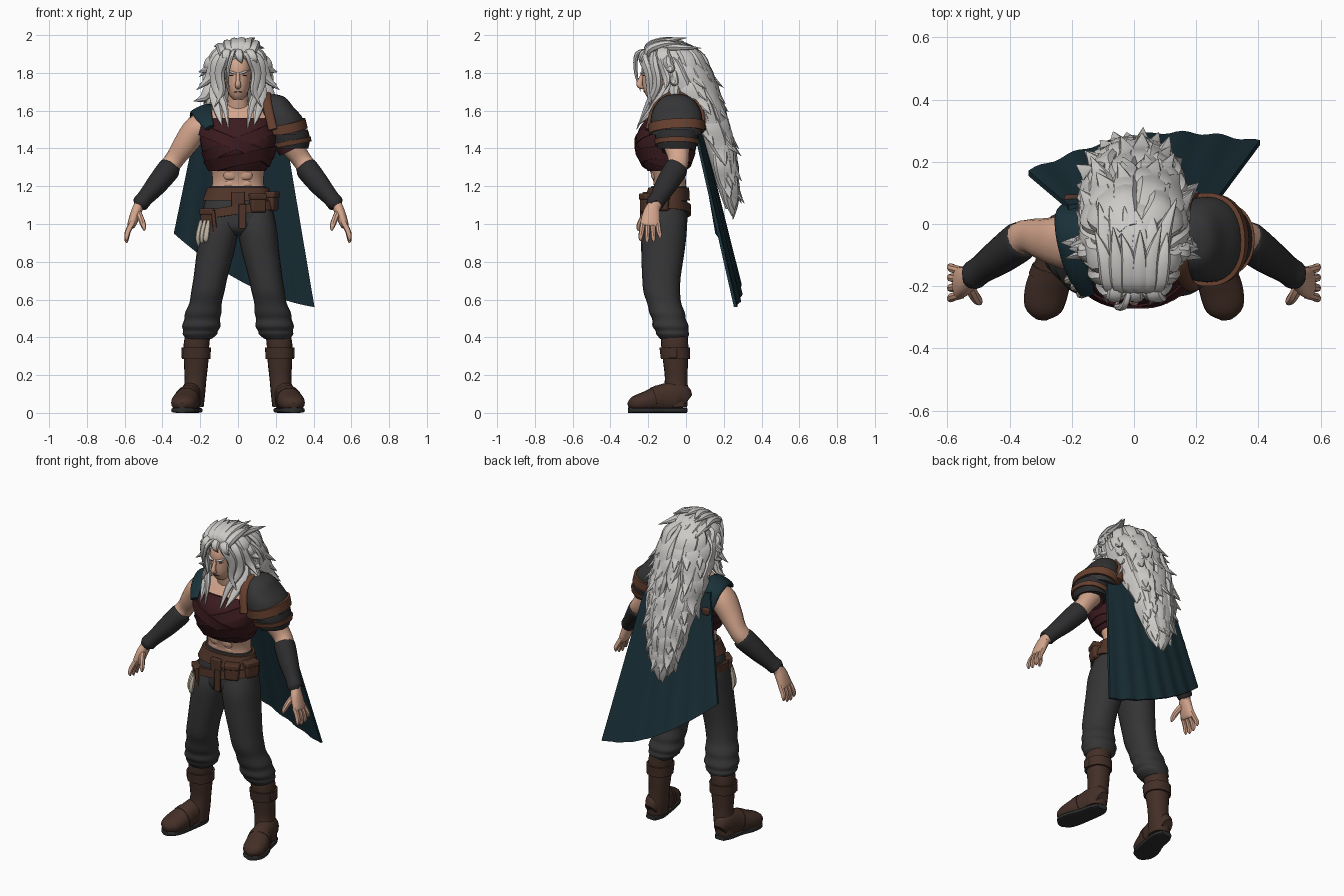
import bpy, bmesh, math, random
from mathutils import Vector

random.seed(4)
PI = math.pi
X, Y, Z = Vector((1, 0, 0)), Vector((0, 1, 0)), Vector((0, 0, 1))


def material(name, *rgb):
    m = bpy.data.materials.new(name)
    m.diffuse_color = (*rgb, 1)
    return m


SKIN = material("skin", .66, .38, .265)
HAIR = material("silver_hair", .60, .59, .57)
MAROON = material("maroon_cloth", .045, .011, .014)
CLOTH = material("charcoal_cloth", .036, .036, .038)
WRAP = material("black_leather", .026, .026, .028)
BROWN = material("dark_brown_leather", .056, .028, .020)
BELT = material("brown_leather", .078, .034, .021)
TRIM = material("tan_leather", .135, .052, .028)
TEAL = material("teal_cape", .010, .030, .040)
BONE = material("bone", .55, .48, .38)


def smooth(keys, n=4):
    """Catmull-Rom through tuples of any length."""
    out = []
    for i in range(len(keys) - 1):
        a, b, c, d = keys[max(i - 1, 0)], keys[i], keys[i + 1], keys[min(i + 2, len(keys) - 1)]
        for j in range(n):
            t = j / n
            out.append(tuple(q + .5 * t * (r - p + t * (2*p - 5*q + 4*r - s + t * (3*(q - r) + s - p)))
                             for p, q, r, s in zip(a, b, c, d)))
    return out + [tuple(keys[-1])]


def oval(ang, p=2.2):
    c, s = math.cos(ang), math.sin(ang)
    return (math.copysign(abs(c) ** (2 / p), c), math.copysign(abs(s) ** (2 / p), s))


def tube_rings(keys, sides=16, n=4, level=False, ref=X, p=2.2):
    """Rings along (x, y, z, radius_a, radius_b) keys; level keeps them horizontal."""
    k = smooth(keys, n)
    rings = []
    for i, (x, y, z, a, b) in enumerate(k):
        u, v = X, Y
        if not level:
            t = (Vector(k[min(i + 1, len(k) - 1)][:3]) - Vector(k[max(i - 1, 0)][:3])).normalized()
            u = (ref - t * t.dot(ref)).normalized()
            v = t.cross(u)
        o = Vector((x, y, z))
        ring = [oval(2 * PI * j / sides, p) for j in range(sides)]
        rings.append([o + u * c * max(a, .001) + v * s * max(b, .001) for c, s in ring])
    return rings


def mesh(name, parts, mat, closed=False):
    bm = bmesh.new()
    for rings in parts:
        vs = [[bm.verts.new(q) for q in r] for r in rings]
        m = len(vs[0])
        for i in range(len(vs) if closed else len(vs) - 1):
            a, b = vs[i], vs[(i + 1) % len(vs)]
            for j in range(m):
                bm.faces.new((a[j], a[(j + 1) % m], b[(j + 1) % m], b[j]))
        if not closed:
            bm.faces.new(vs[0])
            bm.faces.new(vs[-1])
    bmesh.ops.recalc_face_normals(bm, faces=bm.faces)
    me = bpy.data.meshes.new(name)
    bm.to_mesh(me)
    bm.free()
    me.materials.append(mat)
    ob = bpy.data.objects.new(name, me)
    bpy.context.collection.objects.link(ob)
    return ob


def tube(name, keys, mat, **kw):
    return mesh(name, [tube_rings(keys, **kw)], mat)


def surf(prof, ang, z, off=0):
    """Point on a level loft at an angle and height."""
    k = sorted(prof, key=lambda q: q[2])
    z = min(max(z, k[0][2]), k[-1][2])
    i = next(i for i in range(len(k) - 1) if z <= k[i + 1][2])
    f = (z - k[i][2]) / (k[i + 1][2] - k[i][2])
    x, y, z, a, b = (p + (q - p) * f for p, q in zip(k[i], k[i + 1]))
    c, s = oval(ang)
    return Vector((x + (a + off) * c, y + (b + off) * s, z))


def band(name, prof, zf, half, off, mat, n=48):
    """Raised strap around a level loft."""
    prof = smooth(prof)
    rings = [[surf(prof, t, zf(t) + h, o) for h, o in ((-half, -.01), (-half, off), (half, off), (half, -.01))]
             for t in (2 * PI * i / n for i in range(n))]
    return mesh(name, [rings], mat, closed=True)


def box(name, loc, size, mat, rot=0):
    bpy.ops.mesh.primitive_cube_add(size=1, location=loc, rotation=(0, 0, rot))
    ob = bpy.context.object
    ob.name, ob.scale = name, size
    bpy.ops.object.transform_apply(location=False, rotation=False)
    bev = ob.modifiers.new("bevel", 'BEVEL')
    bev.width, bev.segments = min(size) * .25, 2
    ob.data.materials.append(mat)


def side(keys, s):
    return [(k[0] * s, *k[1:]) for k in keys]


# torso, neck, chest wrap
TORSO = [(0, -.1, 1.08, .17, .10), (0, -.085, 1.2, .138, .085), (0, -.1, 1.3, .145, .10), (0, -.11, 1.4, .185, .145),
         (0, -.1, 1.5, .2, .14), (0, -.08, 1.57, .185, .105), (0, -.08, 1.63, .09, .065)]
tube("torso", TORSO, SKIN, level=True, sides=32)
tube("neck", [(0, -.07, 1.55, .09, .07), (0, -.1, 1.62, .06, .06), (0, -.12, 1.72, .052, .06)], SKIN, level=True)
VEST = [(0, -.1, 1.28, .145, .102), (0, -.106, 1.33, .172, .13), (0, -.11, 1.41, .196, .156),
        (0, -.1, 1.5, .203, .15), (0, -.085, 1.56, .18, .12)]
tube("chest_wrap", VEST, MAROON, level=True, sides=32)
for i, sl in enumerate((.085, -.085, .04)):
    band("chest_strap", VEST, lambda t: (1.43, 1.42, 1.34)[i] + sl * math.cos(t), .032, .006 + .003 * i, MAROON)
for s in (-1, 1):
    for i, z in enumerate((1.208, 1.26)):
        y = -.146 - i * .015
        tube("abdominal", side([(.04, y, z - .03, .01, .005), (.04, y, z - .018, .034, .02), (.04, y - .004, z + .014, .036, .021),
                                (.04, y - .004, z + .028, .012, .006)], s), SKIN, level=True)

# head and face
HEAD = [(0, -.165, 1.66, .025, .03), (0, -.155, 1.68, .043, .057), (0, -.14, 1.72, .06, .088), (0, -.13, 1.78, .069, .103),
        (0, -.12, 1.84, .075, .112), (0, -.1, 1.9, .07, .1), (0, -.09, 1.95, .03, .05)]
tube("head", HEAD, SKIN, level=True, sides=24)
tube("nose", [(0, -.226, 1.8, .009, .01), (0, -.241, 1.76, .011, .014), (0, -.246, 1.735, .016, .016),
              (0, -.225, 1.72, .01, .008)], SKIN)
tube("mouth", [(-.022, -.213, 1.698, .002, .002), (0, -.226, 1.7, .002, .003), (.022, -.213, 1.698, .002, .002)], BROWN, ref=Z)
for s in (-1, 1):
    tube("eyebrow", side([(.01, -.234, 1.797, .005, .006), (.035, -.23, 1.804, .006, .008), (.058, -.2, 1.812, .003, .004)], s), HAIR, ref=Z)
    tube("eye", side([(.018, -.227, 1.786, .002, .003), (.032, -.221, 1.786, .003, .004), (.046, -.209, 1.787, .002, .003)], s), WRAP, ref=Z)
    tube("ear", side([(.068, -.1, 1.73, .006, .01), (.076, -.09, 1.76, .012, .022), (.078, -.085, 1.79, .008, .018)], s), SKIN, level=True)

# hair: core volume, layered back locks, swept front locks
CORE = [(0, -.08, 1.965, .04, .06), (0, -.08, 1.93, .09, .12), (0, -.055, 1.85, .13, .14), (0, .0, 1.75, .14, .125),
        (0, .06, 1.65, .145, .1), (0, .125, 1.5, .13, .075), (0, .175, 1.35, .105, .06), (0, .205, 1.2, .065, .04),
        (0, .225, 1.08, .02, .015), (0, .225, .99, .01, .01)]
tube("hair_core", CORE[:-1], HAIR, level=True, sides=24)
core = smooth(CORE)
locks = []


def lock(path, w, th, ref=X):
    taper = (.5, 1, .95, .65, .05) if len(path) == 5 else (.6, 1, .8, .04)
    locks.append(tube_rings([(*p, w * f, th * f) for p, f in zip(path, taper)], sides=8, ref=ref))


for z0, n, length in ((1.95, 7, .22), (1.89, 8, .27), (1.81, 8, .27), (1.72, 8, .3), (1.61, 7, .31),
                      (1.5, 7, .31), (1.4, 6, .31), (1.29, 4, .27)):
    for k in range(n):
        a = (2 * (k + .5) / n - 1) * math.radians(115 if z0 > 1.7 else 90) + random.uniform(-.17, .17)
        t, ln, flare = PI / 2 + a, length * random.uniform(.75, 1.1), random.uniform(.035, .075)
        flare *= .3 if z0 < 1.3 else 1
        sway = random.uniform(-.12, .12)
        path = [surf(core, t, z0, -.02), surf(core, t + sway, z0 - ln * .3, .014), surf(core, t, z0 - ln * .7, .016),
                surf(core, t + sway, z0 - ln, flare)]
        lock(path, random.uniform(.038, .052), .024, Vector((-math.sin(t), math.cos(t), 0)))
for s in (-1, 1):
    for path in ([(.02, -.2, 1.9), (.065, -.225, 1.885), (.097, -.195, 1.8), (.085, -.19, 1.7), (.125, -.19, 1.62)],
                 [(.05, -.17, 1.92), (.11, -.17, 1.86), (.118, -.15, 1.74), (.072, -.2, 1.63), (.05, -.262, 1.5)],
                 [(.06, -.15, 1.92), (.12, -.13, 1.87), (.155, -.1, 1.77), (.22, -.11, 1.71)],
                 [(.1, -.08, 1.8), (.125, -.11, 1.7), (.105, -.18, 1.6), (.085, -.258, 1.52)],
                 [(.09, -.1, 1.9), (.145, -.1, 1.86), (.165, -.08, 1.82), (.21, -.08, 1.805)],
                 [(.1, -.05, 1.78), (.15, -.06, 1.72), (.18, -.06, 1.67), (.235, -.06, 1.65)],
                 [(.09, -.09, 1.85), (.15, -.07, 1.8), (.17, -.06, 1.75), (.205, -.07, 1.74)]):
        lock(side(path, s), .03, .026, (X + Y * s * .6))
for layer, (n, y0, z0, w) in enumerate(((6, 0, 0, .03), (6, .08, -.02, .034))):
    for i in range(n):
        x = (i - (n - 1) / 2) * .03
        d, r = 4.2 * (x - .012) ** 2, random.uniform(-.02, .02)
        lock([(x * .6, -.205 + y0, 1.885 + z0 + layer * .04 - d), (x, -.195 + y0, 1.94 + z0 + layer * .03 - d),
              (x * 1.25, -.11 + y0, 1.972 + z0 - d), (x * 1.6 + r, -.015 + y0 + r, 1.982 + z0 * 2 - d * 1.2 + r * .5)], w, .023)
for x in (-.05, 0, .05):
    lock([(x, -.16, 1.92), (x * 1.2, -.222, 1.91), (x * 1.5 + .01, -.24, 1.88), (x * 1.6 + .02, -.228, 1.85)], .026, .016)
lock([(-.01, -.2, 1.92), (-.03, -.26, 1.9), (-.055, -.265, 1.8), (-.045, -.24, 1.7)], .012, .012)
mesh("hair_locks", locks, HAIR)

# arms, wrist wraps, hands
for s in (-1, 1):
    tube("arm", side([(.15, -.075, 1.535, .06, .075), (.215, -.06, 1.505, .072, .085), (.28, -.05, 1.42, .064, .07),
                      (.33, -.04, 1.35, .052, .056), (.365, -.05, 1.3, .052, .055), (.42, -.095, 1.22, .048, .05),
                      (.49, -.145, 1.14, .034, .038), (.53, -.172, 1.09, .026, .036)], s), SKIN)
    tube("wrist_wrap", side([(.358, -.049, 1.3, .05, .05), (.366, -.055, 1.29, .06, .064), (.43, -.103, 1.21, .055, .058),
                             (.49, -.145, 1.14, .043, .047), (.518, -.166, 1.107, .043, .046),
                             (.522, -.168, 1.102, .03, .034)], s), WRAP)
    hand = [tube_rings(side([(.52, -.167, 1.11, .027, .03), (.54, -.182, 1.06, .028, .045), (.562, -.19, 1.0, .023, .052),
                             (.568, -.192, .985, .016, .045)], s))]
    for i in range(4):
        y, e = -.228 + .026 * i, (.01, 0, .004, .022)[i]
        hand.append(tube_rings(side([(.557, y, 1.01, .015, .014), (.581, y - .006 + .004*i, .965, .015, .014),
                                     (.59, y - .012 + .008*i, .92 + e, .012, .012), (.589, y - .012 + .008*i, .9 + e, .004, .004)], s), sides=8))
    hand.append(tube_rings(side([(.535, -.19, 1.07, .018, .02), (.515, -.228, 1.03, .017, .017), (.5, -.248, .99, .014, .014),
                                 (.496, -.255, .965, .004, .004)], s), sides=8))
    mesh("hand", hand, SKIN)

# trousers
PELVIS = [(0, -.11, .94, .07, .07), (0, -.11, .98, .16, .11), (0, -.105, 1.06, .185, .115), (0, -.1, 1.14, .17, .105), (0, -.09, 1.2, .145, .092)]
tube("trouser_seat", PELVIS, CLOTH, level=True, sides=32)
for s in (-1, 1):
    tube("trouser_leg", side([(.085, -.1, 1.08, .1, .1), (.1, -.115, .98, .105, .12), (.118, -.122, .86, .1, .115),
                              (.145, -.13, .72, .09, .102), (.16, -.128, .64, .088, .097), (.172, -.115, .58, .086, .09),
                              (.184, -.1, .53, .096, .094), (.19, -.09, .495, .094, .089), (.194, -.082, .46, .102, .096),
                              (.198, -.075, .435, .092, .087), (.202, -.07, .415, .09, .086), (.208, -.065, .39, .065, .07)], s),
         CLOTH, level=True, sides=20)
    # boots
    BOOT = side([(.21, -.062, .42, .066, .07), (.22, -.06, .36, .068, .072), (.222, -.055, .26, .064, .065),
                 (.225, -.052, .18, .058, .06), (.232, -.055, .1, .058, .066), (.24, -.06, .03, .058, .066)], s)
    tube("boot_shaft", BOOT, BROWN, level=True, sides=20)
    band("boot_cuff", BOOT, lambda t: .315, .03, .01, BROWN)
    box("boot_buckle", (s * .29, -.07, .315), (.02, .045, .05), BROWN)
    FOOT = [(.243, .005, .06, .035, .045), (.243, -.04, .085, .056, .08), (.258, -.13, .077, .061, .073),
            (.28, -.21, .06, .07, .055), (.293, -.275, .047, .059, .04), (.297, -.305, .038, .02, .015)]
    tube("boot_foot", side(FOOT, s), BROWN, sides=20)
    tube("boot_strap", side([(.262, -.145, .073, .067, .074), (.27, -.175, .067, .071, .067)], s), BROWN, sides=20)
    tube("boot_sole", side([(x, y, .014, a, .014) for x, y, z, a, b in FOOT], s), WRAP, p=4)

# belts, pouches and charms
band("upper_belt", PELVIS, lambda t: 1.158, .034, .014, BELT)
band("lower_belt", PELVIS, lambda t: 1.075 + .03 * math.cos(t), .024, .018, BELT)
box("belt_buckle", (.0, -.217, 1.13), (.07, .026, .08), BELT)
box("belt_tongue", (.022, -.236, 1.04), (.04, .016, .13), BELT)
for x, y, z, r in ((.105, -.208, 1.11, .4), (.18, -.13, 1.12, 1.2), (-.155, -.18, 1.03, -.7)):
    box("pouch", (x, y, z), (.085, .05, .1), BELT, r)
    box("pouch_flap", (x, y, z + .035), (.09, .06, .035), BELT, r)
for i in range(3):
    x, y = -.208 + .02 * i, -.165 - .022 * i
    tube("bone_charm", [(x + .012, y - .01, 1.02, .008, .008), (x + .004, y - .015, .97, .015, .014), (x - .003, y - .015, .92, .015, .013),
                        (x, y, .88 + .012 * i, .004, .004)], BONE, sides=8)
    tube("charm_strap", [(x + .035, y - .01, 1.07, .011, .007), (x + .044, y - .02, .98, .011, .007),
                         (x + .046, y - .02, .9 + .015 * i, .007, .005)], BELT, sides=8)

# layered shoulder armour on the left arm
DOME = [(.18, -.05, 1.688, .015, .02), (.19, -.05, 1.67, .06, .075), (.205, -.05, 1.62, .088, .118), (.23, -.05, 1.555, .116, .137),
        (.25, -.05, 1.47, .11, .133)]
tube("shoulder_dome", DOME, CLOTH, level=True, sides=28)
band("shoulder_dome_trim", DOME, lambda t: 1.508 + .026 * math.cos(t) + .008 * math.sin(t), .025, .013, TRIM)
LAME = [(.265, -.05, 1.5, .105, .115), (.278, -.05, 1.45, .103, .112), (.28, -.05, 1.4, .092, .1)]
tube("shoulder_lower_plate", LAME, WRAP, level=True, sides=28)
band("lower_plate_trim", LAME, lambda t: 1.43 + .02 * math.cos(t), .013, .008, TRIM)
tube("arm_tie", [(.255, -.055, 1.455, .078, .083), (.285, -.05, 1.398, .074, .079)], MAROON)
tube("shoulder_inner_trim", [(.19, .095, 1.5, .024, .012), (.16, .07, 1.63, .025, .013), (.15, -.05, 1.693, .026, .013),
                             (.155, -.16, 1.63, .025, .013), (.185, -.205, 1.5, .024, .012)], TRIM)

# cape: pleated sheet with a slanting hem, plus the fold over the right shoulder
rings = []
N, M = 36, 16
for i in range(N + 1):
    u = i / N
    top = Vector((-.21 + .46 * u, .045 + .02 * math.sin(PI * u), 1.58 - .1 * u))
    hem = Vector((-.34 + .745 * u, .155 + .095 * u + .07 * math.sin(PI * u), .95 - .66 * u + .27 * u * u))
    col = [top.lerp(hem, j / M) + Y * .005 * math.sin(u * 40) * j / M for j in range(M + 1)]
    rings.append(col + [q + Y * .016 for q in reversed(col)])
mesh("cape", [rings], TEAL)
tube("cape_shoulder_fold", [(-.175, .065, 1.45, .05, .014), (-.2, .035, 1.57, .056, .015), (-.195, -.05, 1.61, .058, .016),
                            (-.18, -.15, 1.57, .045, .015), (-.15, -.225, 1.51, .026, .012)], TEAL, ref=Vector((1, 0, .4)))
box("cape_clasp", (-.2, .075, 1.47), (.05, .04, .045), BELT)

# smooth shading with sharp edges kept
bpy.ops.object.select_all(action='SELECT')
bpy.context.view_layer.objects.active = bpy.data.objects["torso"]
bpy.ops.object.shade_smooth_by_angle(angle=math.radians(40))
